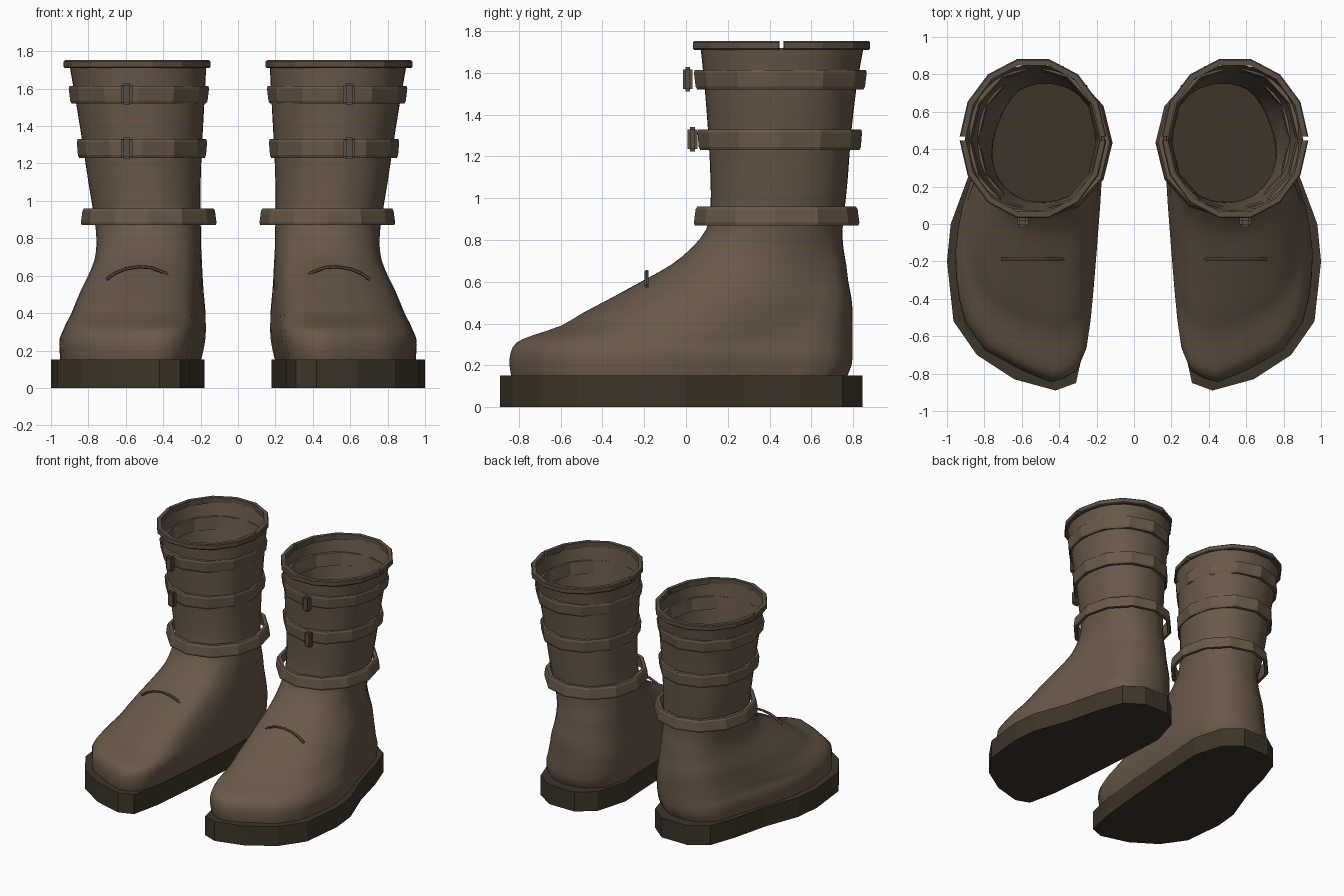
import bpy, bmesh, math
from mathutils import Vector

if "Cube" in bpy.data.objects:
    bpy.data.objects.remove(bpy.data.objects["Cube"])


def material(name, rgb):
    m = bpy.data.materials.new(name)
    m.diffuse_color = (*rgb, 1)
    m.use_nodes = True
    m.node_tree.nodes["Principled BSDF"].inputs["Base Color"].default_value = m.diffuse_color
    return m


LEATHER = material("brown leather", (0.140, 0.099, 0.066))
TRIM = material("dark trim", (0.105, 0.079, 0.054))
RUBBER = material("dark sole", (0.046, 0.035, 0.021))


def add_object(name, verts, faces, mat, side, smooth=None):
    """Make a mesh for one side; side -1 mirrors it in x."""
    me = bpy.data.meshes.new(name)
    me.from_pydata([(side * x, y, z) for x, y, z in verts], [], faces)
    bm = bmesh.new()
    bm.from_mesh(me)
    bmesh.ops.recalc_face_normals(bm, faces=bm.faces)
    bm.to_mesh(me)
    bm.free()
    me.materials.append(mat)
    ob = bpy.data.objects.new(name, me)
    bpy.context.collection.objects.link(ob)
    if smooth:
        bpy.ops.object.select_all(action='DESELECT')
        ob.select_set(True)
        bpy.context.view_layer.objects.active = ob
        bpy.ops.object.shade_smooth_by_angle(angle=math.radians(smooth))
    return ob


def grid_faces(rows, cols, close_rows=False, close_cols=True):
    return [(i * cols + j, i * cols + (j + 1) % cols,
             (i + 1) % rows * cols + (j + 1) % cols, (i + 1) % rows * cols + j)
            for i in range(rows if close_rows else rows - 1)
            for j in range(cols if close_cols else cols - 1)]


# Footprint of the leather, and the wider outline of the sole
FOOT = [(.19, .45), (.19, .2), (.22, -.2), (.245, -.5), (.28, -.74), (.34, -.81),
        (.45, -.84), (.6, -.78), (.8, -.67), (.92, -.5), (.96, -.2), (.93, .05),
        (.86, .27), (.79, .5), (.74, .68), (.62, .77), (.5, .79), (.36, .77), (.24, .67)]
SOLE = [(.18, .5), (.20, .1), (.23, -.3), (.26, -.62), (.31, -.85), (.42, -.89),
        (.64, -.83), (.84, -.70), (.965, -.52), (1.0, -.2), (.98, 0), (.88, .27),
        (.81, .55), (.74, .75), (.60, .845), (.38, .845), (.25, .74)]

# Leather sections: z, x min, x max, y min, y max, share of footprint shape
SECTIONS = [(.14, .20, .955, -.835, .77, 1), (.20, .185, .96, -.845, .795, 1),
            (.26, .175, .96, -.84, .80, 1), (.31, .172, .94, -.81, .80, 1),
            (.345, .172, .925, -.73, .80, .97), (.39, .172, .90, -.60, .80, .9),
            (.45, .175, .875, -.50, .80, .8), (.52, .18, .845, -.37, .795, .65),
            (.60, .185, .805, -.225, .78, .5), (.68, .19, .772, -.08, .77, .35),
            (.76, .195, .76, .02, .755, .2), (.85, .198, .762, .095, .75, .08),
            (.95, .20, .775, .117, .76, 0), (1.1, .20, .80, .117, .775, 0),
            (1.3, .192, .83, .107, .79, 0), (1.52, .18, .865, .09, .815, 0),
            (1.72, .17, .90, .07, .85, 0)]
N = 40


def foot_radius(theta):
    """Distance to the footprint along a ray, in its unit bounding box."""
    pts = [Vector(((x - .575) / .385, (y + .025) / .815)) for x, y in FOOT]
    d = Vector((math.cos(theta), math.sin(theta)))
    for a, b in zip(pts, pts[1:] + pts[:1]):
        e = b - a
        det = d.x * -e.y + e.x * d.y
        if abs(det) < 1e-9:
            continue
        r = (a.x * -e.y + e.x * a.y) / det
        s = (d.x * a.y - d.y * a.x) / det
        if r > 0 and -1e-6 <= s <= 1 + 1e-6:
            return r
    return 1


def catmull(a, b, c, d, t):
    return tuple(.5 * (2 * q + (r - p) * t + (2 * p - 5 * q + 4 * r - s) * t * t
                       + (3 * q - p - 3 * r + s) * t ** 3)
                 for p, q, r, s in zip(a, b, c, d))


def boot_upper(side):
    rows = []
    last = len(SECTIONS) - 1
    for i in range(last):
        group = [SECTIONS[min(max(k, 0), last)] for k in (i - 1, i, i + 1, i + 2)]
        rows += [catmull(*group, t) for t in (0, .5)]
    rows.append(SECTIONS[-1])
    verts = []
    angles = [2 * math.pi * j / N for j in range(N)]
    radii = [foot_radius(a) for a in angles]
    for z, x0, x1, y0, y1, w in rows:
        for a, r in zip(angles, radii):
            c, s = math.cos(a), math.sin(a)
            rad = w * r + (1 - w) * (abs(c) ** 2.2 + abs(s) ** 2.2) ** (-1 / 2.2)
            verts.append(((x0 + x1) / 2 + (x1 - x0) / 2 * c * rad,
                          (y0 + y1) / 2 + (y1 - y0) / 2 * s * rad, z))
    add_object("boot_upper", verts, grid_faces(len(rows), N), LEATHER, side, 60)


def sole(side):
    n = len(SOLE)
    verts = [(x, y, z) for z in (0, .152) for x, y in SOLE]
    faces = grid_faces(2, n) + [tuple(range(n)), tuple(range(n, 2 * n))]
    add_object("sole", verts, faces, RUBBER, side)


def band(name, box, z0, z1, thick, flare, mat, side, start=0, end=360, steps=12):
    """Faceted band around the shaft; flare widens the top edge."""
    x0, x1, y0, y1 = box
    profile = [(-thick, 0), (-.006, 0), (0, .15), (0, .85), (-.006, 1), (-thick, 1)]
    closed = end - start == 360
    count = steps if closed else steps + 1
    verts = []
    for k in range(count):
        a = math.radians(start + (end - start) * k / steps)
        for off, h in profile:
            o = off + flare * h
            verts.append(((x0 + x1) / 2 + ((x1 - x0) / 2 + o) * math.cos(a),
                          (y0 + y1) / 2 + ((y1 - y0) / 2 + o) * math.sin(a),
                          z0 + (z1 - z0) * h))
    p = len(profile)
    faces = grid_faces(count, p, close_rows=closed)
    if not closed:
        faces += [tuple(range(p)), tuple(range((count - 1) * p, count * p))]
    add_object(name, verts, faces, mat, side, 20)


def buckle(name, x, y, z, side):
    bm = bmesh.new()
    bmesh.ops.create_cube(bm, size=1)
    for v in bm.verts:
        v.co = (v.co.x * .06 + x, v.co.y * .046 + y, v.co.z * .116 + z)
    bmesh.ops.bevel(bm, geom=bm.edges[:], offset=.012, segments=2, affect='EDGES')
    verts = [tuple(v.co) for v in bm.verts]
    faces = [tuple(v.index for v in f.verts) for f in bm.faces]
    bm.free()
    add_object(name, verts, faces, TRIM, side)


def instep_seam(side):
    """Thin raised cord arching over the instep."""
    path = [(.705, .58), (.66, .612), (.60, .637), (.53, .648), (.46, .643), (.39, .615),
            (.33, .565), (.285, .50), (.262, .44), (.255, .36)]
    verts = []
    for i, (x, z) in enumerate(path):
        a, b = path[max(i - 1, 0)], path[min(i + 1, len(path) - 1)]
        t = Vector((b[0] - a[0], b[1] - a[1])).normalized()
        for k in range(6):
            q = math.pi / 3 * k
            r = .009 * math.cos(q)
            verts.append((x - t.y * r, -.188 + .011 * math.sin(q), z + t.x * r))
    n = len(path)
    faces = grid_faces(n, 6) + [tuple(range(6)), tuple(range(6 * n - 6, 6 * n))]
    add_object("instep_seam", verts, faces, TRIM, side, 40)


for side in (1, -1):
    boot_upper(side)
    sole(side)
    instep_seam(side)
    # Three straps around the shaft
    band("ankle_strap", (.113, .842, .036, .832), .87, .96, .03, -.012, LEATHER, side)
    band("middle_strap", (.172, .855, .062, .836), 1.23, 1.33, .03, .008, LEATHER, side)
    band("upper_strap", (.165, .895, .048, .855), 1.52, 1.615, .03, .012, LEATHER, side)
    # Rim cord in two halves with small gaps at the sides
    for name, a in (("rim_back", 1.5), ("rim_front", 181.5)):
        band(name, (.148, .932, .022, .892), 1.71, 1.752, .034, 0, TRIM, side, a, a + 177, 7)
    buckle("upper_buckle", .595, .008, 1.57, side)
    buckle("middle_buckle", .595, .031, 1.282, side)
